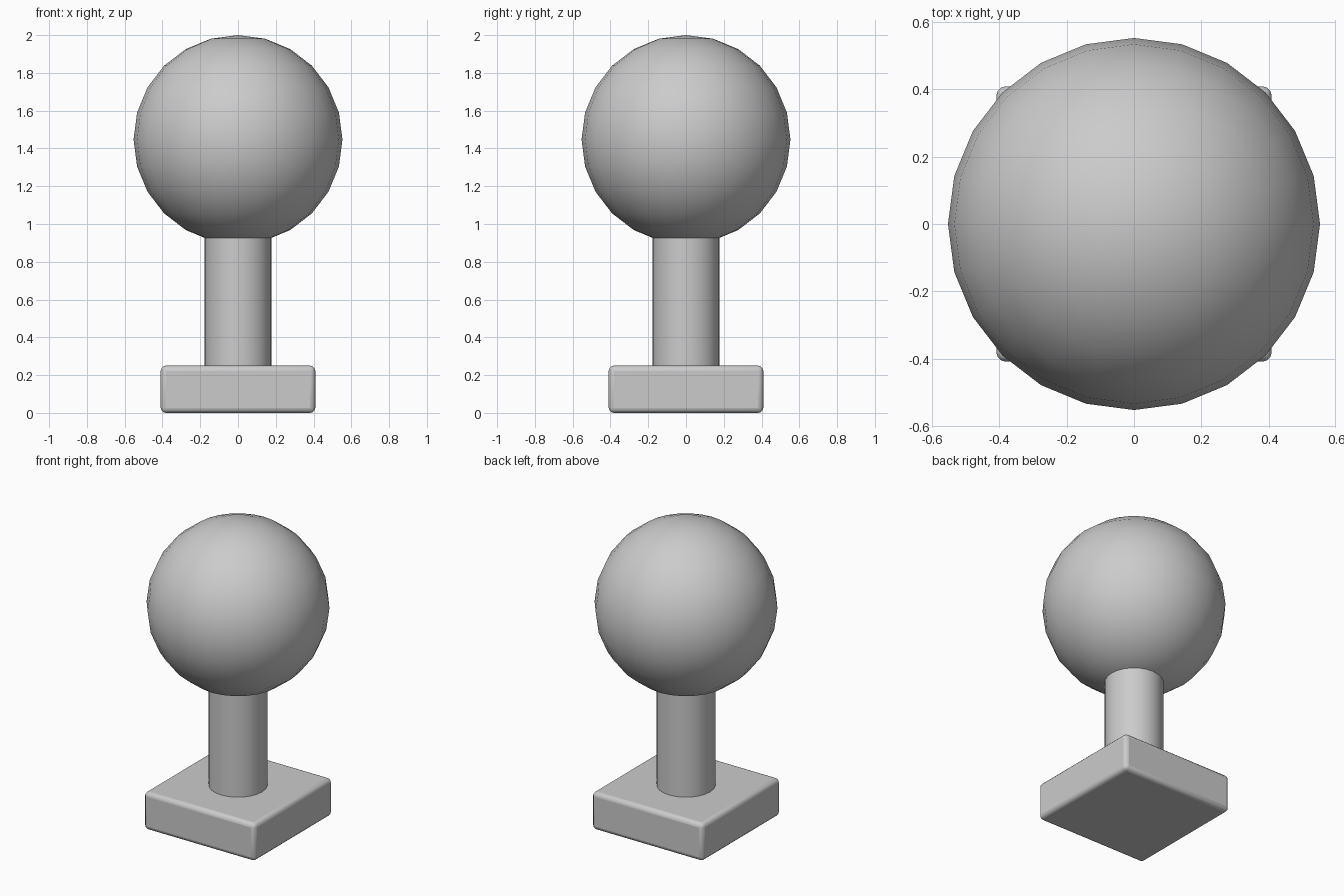
import bpy
import math

if "Cube" in bpy.data.objects:
    bpy.data.objects.remove(bpy.data.objects["Cube"])


def finish(name, angle=40):
    ob = bpy.context.object
    ob.name = name
    bpy.ops.object.shade_smooth_by_angle(angle=math.radians(angle))
    return ob


# Square foot with rounded edges
bpy.ops.mesh.primitive_cube_add(size=1, location=(0, 0, 0.125))
base = bpy.context.object
base.scale = (0.818, 0.818, 0.25)
bpy.ops.object.transform_apply(location=False, rotation=False, scale=True)
bevel = base.modifiers.new("rounded_edges", 'BEVEL')
bevel.width = 0.027
bevel.segments = 3
finish("base")

# Round stem, running from the foot into the ball
bottom, top = 0.22, 0.95
bpy.ops.mesh.primitive_cylinder_add(vertices=24, radius=0.177, depth=top - bottom,
                                    location=(0, 0, (bottom + top) / 2))
finish("stem")

# Ball head
bpy.ops.mesh.primitive_uv_sphere_add(segments=24, ring_count=12, radius=0.553,
                                     location=(0, 0, 1.447))
finish("ball_head")
